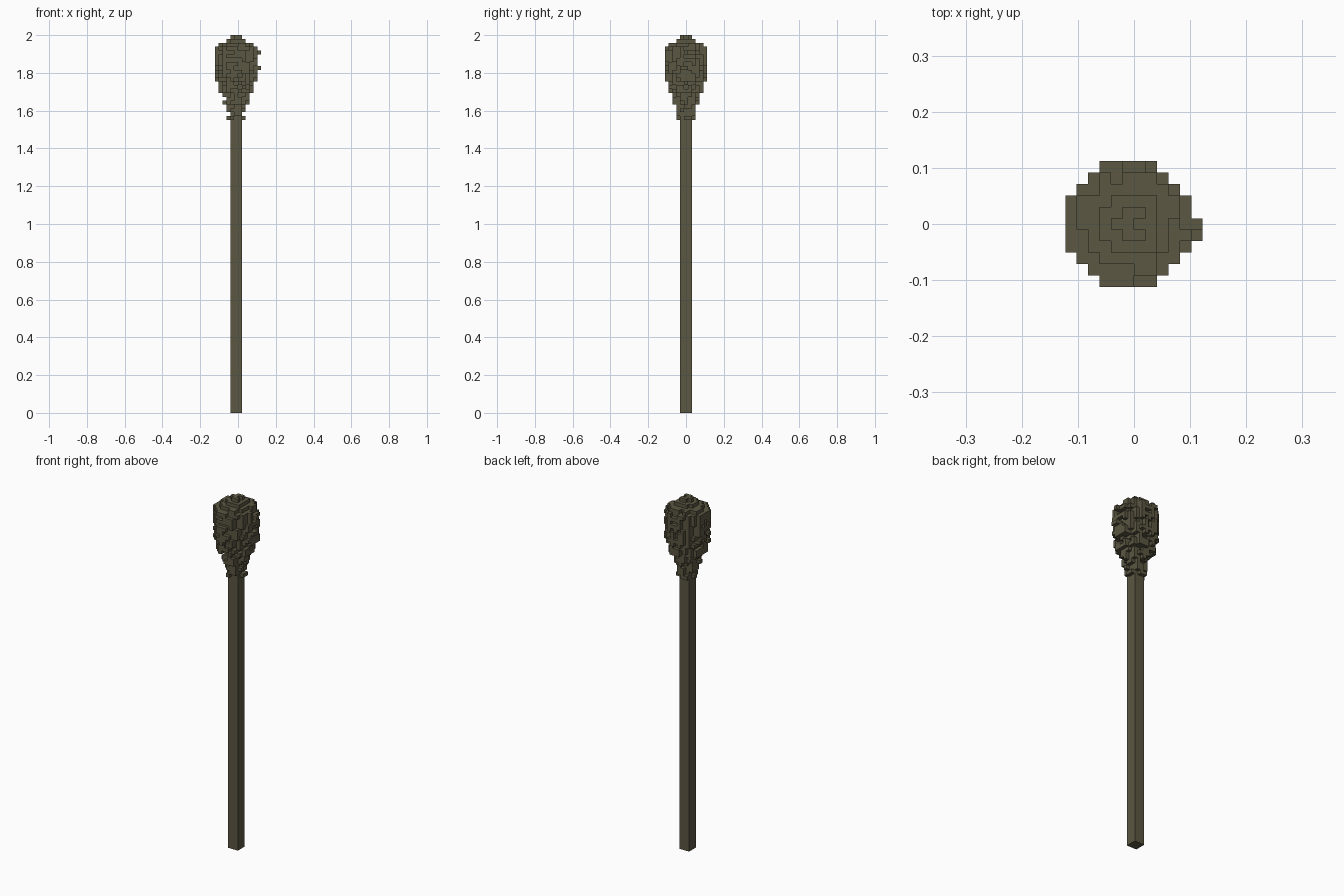
import bpy
import bmesh
import random
from mathutils import Vector

random.seed(7)
if "Cube" in bpy.data.objects:
    bpy.data.objects.remove(bpy.data.objects["Cube"], do_unlink=True)

VOXEL = 2 / 98
CENTRE_X = -VOXEL / 2

olive = bpy.data.materials.new("dark_olive")
olive.use_nodes = True
colour = (0.105, 0.095, 0.055, 1)
olive.diffuse_color = colour
bsdf = olive.node_tree.nodes["Principled BSDF"]
bsdf.inputs["Base Color"].default_value = colour
bsdf.inputs["Roughness"].default_value = 1


def add_object(name, bm):
    mesh = bpy.data.meshes.new(name)
    bm.to_mesh(mesh)
    bm.free()
    mesh.materials.append(olive)
    obj = bpy.data.objects.new(name, mesh)
    bpy.context.collection.objects.link(obj)
    return obj


# Square stalk, three voxels wide
bm = bmesh.new()
bmesh.ops.create_cube(bm, size=1)
height = 78 * VOXEL
bmesh.ops.scale(bm, vec=(3 * VOXEL, 3 * VOXEL, height), verts=bm.verts)
bmesh.ops.translate(bm, vec=(CENTRE_X, 0, height / 2), verts=bm.verts)
add_object("stalk", bm)

# Head profile: first layer, last layer, radius in voxels
PROFILE = [(76, 77, 2.3), (78, 79, 2.6), (80, 82, 3.6), (83, 85, 4.5),
           (86, 94, 5.5), (95, 95, 4.6), (96, 96, 2.9), (97, 97, 1.5)]

# Fill a solid core and scatter voxels over its outer layer
cells = set()
for low, high, radius in PROFILE:
    for k in range(low, high + 1):
        keep = 0.3 if k < 78 else 0.62
        core = radius - (1.0 if k < 95 else 0.6)
        for i in range(-6, 7):
            for j in range(-6, 7):
                distance = (i * i + j * j) ** 0.5
                if distance <= core or (distance <= radius and random.random() < keep):
                    cells.add((i, j, k))

# Stray bumps on the left side
for k in (89, 93):
    cells.update({(5, 0, k), (6, 0, k)})
cells.update({(5, -1, 89), (6, -1, 89)})

# Skin the voxels with their exposed faces only
bm = bmesh.new()
for cell in cells:
    middle = Vector(cell) + Vector((0, 0, 0.5))
    for axis in range(3):
        for sign in (-1, 1):
            normal = Vector((0, 0, 0))
            normal[axis] = sign
            if tuple(int(c + n) for c, n in zip(cell, normal)) in cells:
                continue
            u = Vector((0, 0, 0))
            u[(axis + 1) % 3] = 0.5
            v = normal.cross(u)
            corners = [middle + normal / 2 + d for d in (-u - v, u - v, u + v, v - u)]
            bm.faces.new([bm.verts.new(c * VOXEL + Vector((CENTRE_X, 0, 0)))
                          for c in corners])
bmesh.ops.remove_doubles(bm, verts=bm.verts, dist=VOXEL / 100)
add_object("seed_head", bm)
